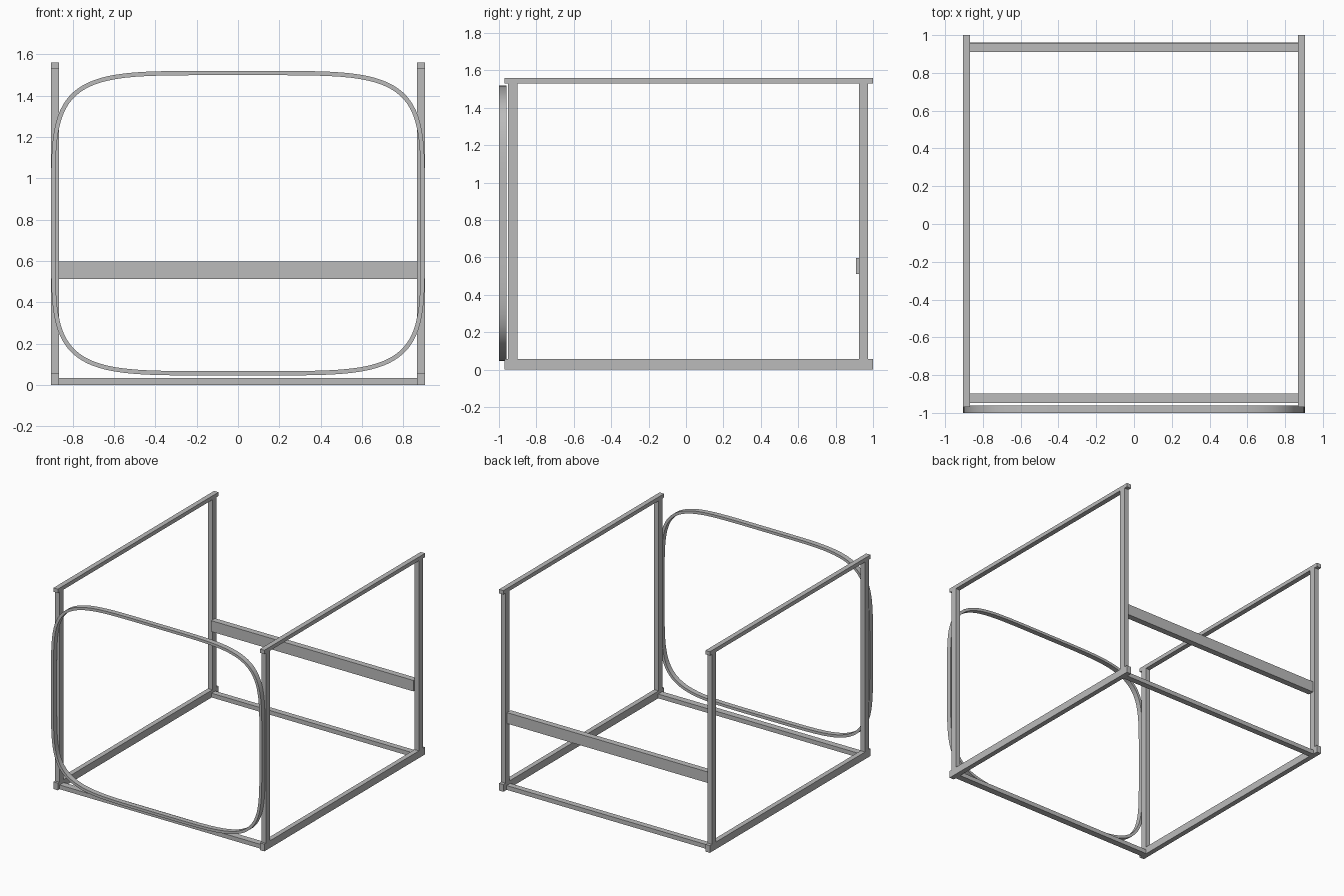
import bpy
import bmesh
from math import cos, sin, pi, copysign
from mathutils import Vector

if "Cube" in bpy.data.objects:
    bpy.data.objects.remove(bpy.data.objects["Cube"], do_unlink=True)

grey = bpy.data.materials.new("plain_grey")
grey.use_nodes = True
GREY = (0.5, 0.5, 0.5, 1)
grey.diffuse_color = GREY
grey.node_tree.nodes["Principled BSDF"].inputs["Base Color"].default_value = GREY


def add_object(name, bm):
    bmesh.ops.recalc_face_normals(bm, faces=bm.faces)
    mesh = bpy.data.meshes.new(name)
    bm.to_mesh(mesh)
    bm.free()
    mesh.materials.append(grey)
    obj = bpy.data.objects.new(name, mesh)
    bpy.context.collection.objects.link(obj)
    return obj


def bar(name, x, y, z):
    """Box spanning the (low, high) ranges on each axis."""
    bm = bmesh.new()
    bmesh.ops.create_cube(bm, size=1)
    for v in bm.verts:
        v.co = [(a + b) / 2 + c * (b - a) for (a, b), c in zip((x, y, z), v.co)]
    return add_object(name, bm)


INNER, OUTER = 0.867, 0.905
FLOOR_TOP, RAIL_BOTTOM, TOP = 0.056, 1.53, 1.56

# Side frames: posts between a bottom and a top rail
for side, s in (("left", 1), ("right", -1)):
    x = sorted((s * INNER, s * OUTER))
    bar(side + "_bottom_rail", x, (-0.97, 1.0), (0, FLOOR_TOP))
    bar(side + "_top_rail", x, (-0.97, 1.0), (RAIL_BOTTOM, TOP))
    bar(side + "_front_post", x, (-0.952, -0.902), (FLOOR_TOP, RAIL_BOTTOM))
    bar(side + "_back_post", x, (0.925, 0.973), (FLOOR_TOP, RAIL_BOTTOM))

# Cross bars joining the two frames
across = (-INNER, INNER)
bar("front_floor_bar", across, (-0.948, -0.898), (0, 0.033))
bar("back_floor_bar", across, (0.915, 0.96), (0, 0.033))
bar("back_cross_bar", across, (0.91, 0.957), (0.513, 0.598))


# Rounded hoop on the front: a flat strip following a superellipse
def hoop(name, half_w, half_h, mid_z, front, back, thick, steps=96, power=5):
    def squash(c):
        return copysign(abs(c) ** (2 / power), c)

    path = []
    for i in range(steps):
        t = 2 * pi * (i + 0.5) / steps
        path.append(Vector((half_w * squash(cos(t)), 0, half_h * squash(sin(t)))))
    bm = bmesh.new()
    rings = []
    for i, p in enumerate(path):
        along = (path((i + 1) % steps) if callable(path) else path[(i + 1) % steps]) - path[i - 1]
        inward = Vector((-along.z, 0, along.x)).normalized() * thick
        section = ((p, front), (p, back), (p + inward, back), (p + inward, front))
        rings.append([bm.verts.new((q.x, y, q.z + mid_z)) for q, y in section])
    for i in range(steps):
        a, b = rings[i], rings[(i + 1) % steps]
        for k in range(4):
            n = (k + 1) % 4
            bm.faces.new((a[k], a[n], b[n], b[k]))
    return add_object(name, bm)


ring = hoop("front_hoop", OUTER, 0.737, 0.783, -1.0, -0.96, 0.021)
bpy.ops.object.select_all(action="DESELECT")
ring.select_set(True)
bpy.context.view_layer.objects.active = ring
bpy.ops.object.shade_smooth_by_angle()
